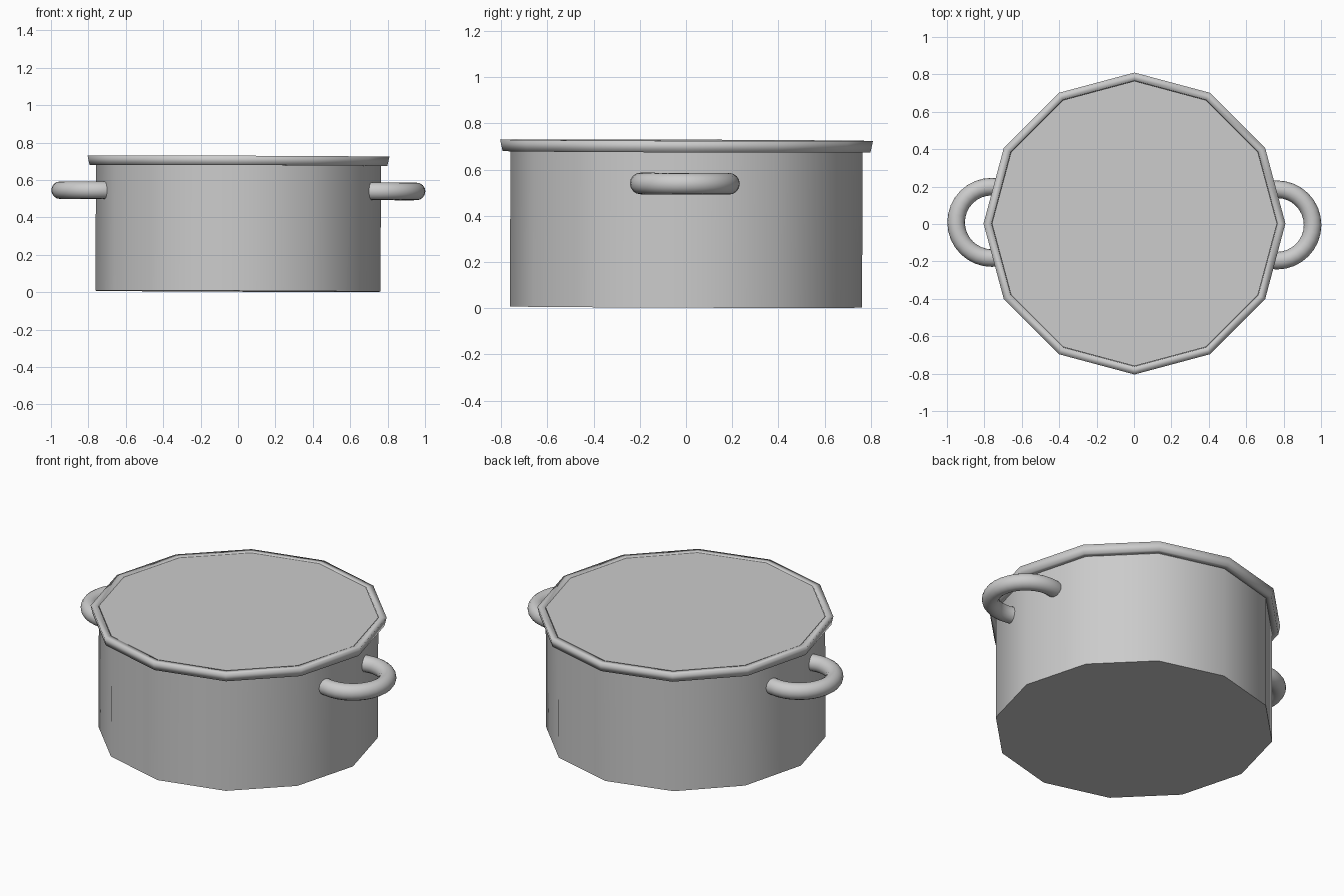
import bpy, bmesh, math
from mathutils import Matrix

if "Cube" in bpy.data.objects:
    bpy.data.objects.remove(bpy.data.objects["Cube"])

SIDES = 12
# The whole pot leans very slightly towards +x and +y
TILT = Matrix.Rotation(0.0035, 4, 'Y') @ Matrix.Rotation(-0.0035, 4, 'X')


def smooth(obj, angle):
    bpy.ops.object.select_all(action='DESELECT')
    obj.select_set(True)
    bpy.context.view_layer.objects.active = obj
    bpy.ops.object.shade_smooth_by_angle(angle=math.radians(angle))


def lathe(name, profile, closed, angle):
    """Revolve (radius, z) points into a twelve-sided part; open profiles get end caps."""
    bm = bmesh.new()
    rings = [[bm.verts.new((r * math.cos(i * math.tau / SIDES),
                            r * math.sin(i * math.tau / SIDES), z))
              for i in range(SIDES)] for r, z in profile]
    pairs = list(zip(rings, rings[1:]))
    if closed:
        pairs.append((rings[-1], rings[0]))
    else:
        bm.faces.new(rings[0][::-1])
        bm.faces.new(rings[-1])
    for a, b in pairs:
        for i in range(SIDES):
            j = (i + 1) % SIDES
            bm.faces.new((a[i], a[j], b[j], b[i]))
    bm.transform(TILT)
    mesh = bpy.data.meshes.new(name)
    bm.to_mesh(mesh)
    bm.free()
    obj = bpy.data.objects.new(name, mesh)
    bpy.context.collection.objects.link(obj)
    smooth(obj, angle)


# Closed pot body
lathe("pot_body", [(0.762, 0.005), (0.762, 0.726)], False, 40)

# Four-sided rim band, softly shaded
lathe("rim", [(0.757, 0.677), (0.796, 0.677), (0.807, 0.727), (0.765, 0.727)], True, 120)

# Ring handles, sunk into the wall on both sides
for name, side in (("right_handle", 1), ("left_handle", -1)):
    bpy.ops.mesh.primitive_torus_add(location=(side * 0.762, -side * 0.007, 0.542),
                                     major_radius=0.191, minor_radius=0.047,
                                     major_segments=32, minor_segments=16)
    handle = bpy.context.object
    handle.name = name
    handle.matrix_world = TILT @ Matrix.Translation(handle.location)
    smooth(handle, 50)
